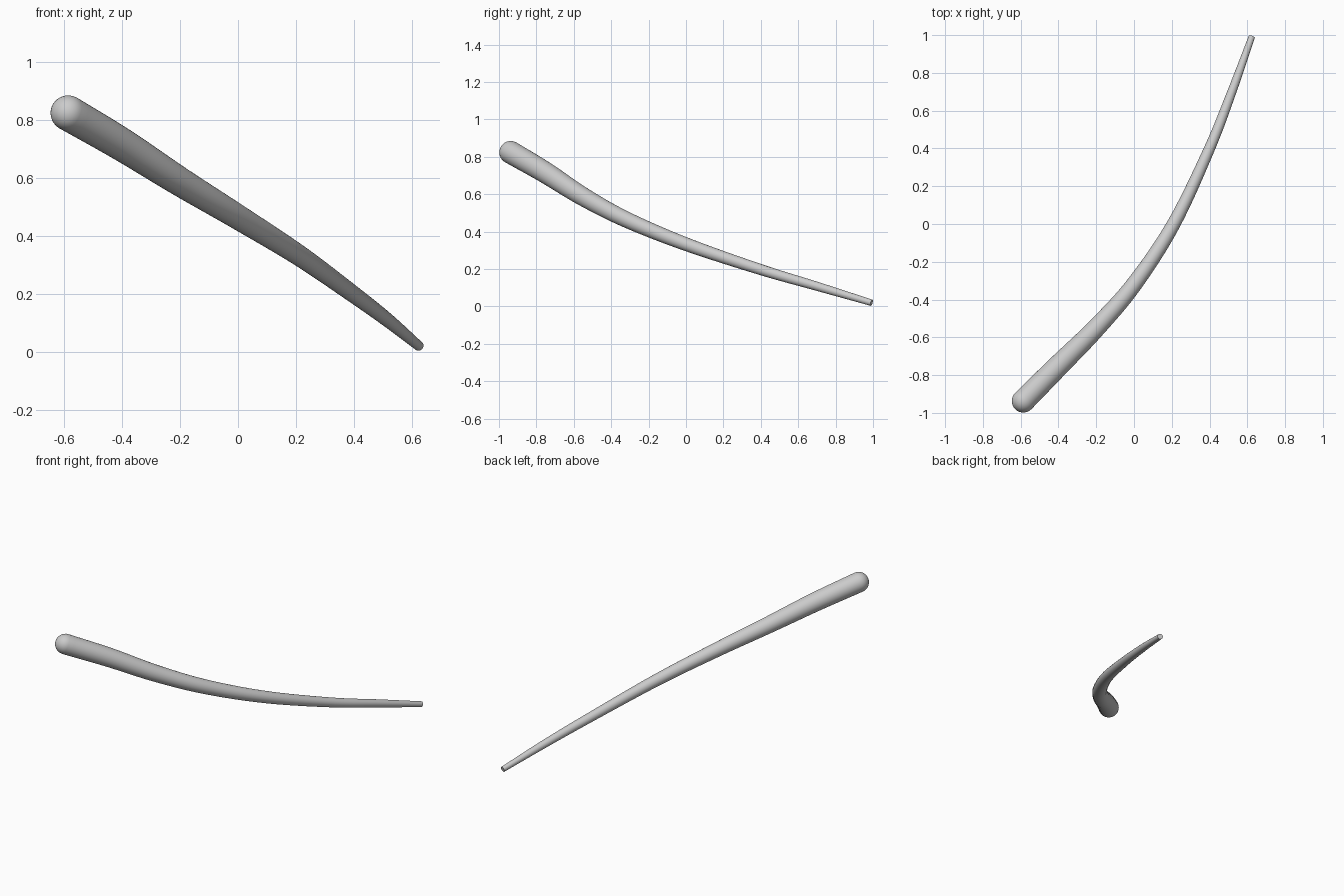
import bpy, bmesh, math
from mathutils import Vector

if "Cube" in bpy.data.objects:
    bpy.data.objects.remove(bpy.data.objects["Cube"])

# Centre line points: x, y, z, radius (thick round end to thin flat end)
PATH = [Vector(p) for p in (
    (-0.586, -0.937, 0.824, 0.061),
    (-0.400, -0.750, 0.715, 0.057),
    (-0.200, -0.550, 0.587, 0.050),
    (0.000, -0.320, 0.465, 0.043),
    (0.210, 0.000, 0.333, 0.036),
    (0.400, 0.400, 0.197, 0.029),
    (0.518, 0.700, 0.108, 0.024),
    (0.624, 0.992, 0.020, 0.017))]
SIDES, STEPS, CAP = 32, 8, 8


def smooth_path(pts, steps):
    """Catmull-Rom curve through the points."""
    p = [pts[0] * 2 - pts[1]] + pts + [pts[-1] * 2 - pts[-2]]
    out = []
    for i in range(1, len(p) - 2):
        a, b, c, d = p[i - 1:i + 3]
        for k in range(steps):
            t = k / steps
            out.append(0.5 * (2 * b + (c - a) * t + (2 * a - 5 * b + 4 * c - d) * t**2
                              + (3 * b - a - 3 * c + d) * t**3))
    return out + [pts[-1]]


line = smooth_path(PATH, STEPS)
bm = bmesh.new()


def ring(centre, direction, radius):
    side = direction.cross(Vector((0, 0, 1))).normalized()
    up = side.cross(direction)
    return [bm.verts.new(centre + radius * (math.cos(a) * side + math.sin(a) * up))
            for a in (2 * math.pi * i / SIDES for i in range(SIDES))]


# Rounded thick end
start, r0 = line[0].to_3d(), line[0].w
d0 = (line[1].to_3d() - start).normalized()
pole = bm.verts.new(start - d0 * r0)
rings = []
for k in range(1, CAP):
    a = math.pi / 2 * k / CAP
    rings.append(ring(start - d0 * r0 * math.cos(a), d0, r0 * math.sin(a)))

# Tapered curved shaft
for i, p in enumerate(line):
    d = line[min(i + 1, len(line) - 1)].to_3d() - line[max(i - 1, 0)].to_3d()
    rings.append(ring(p.to_3d(), d.normalized(), p.w))

for i in range(SIDES):
    j = (i + 1) % SIDES
    bm.faces.new((pole, rings[0][i], rings[0][j]))
    for a, b in zip(rings, rings[1:]):
        bm.faces.new((a[i], b[i], b[j], a[j]))
# Flat thin end
bm.faces.new(rings[-1])
bmesh.ops.recalc_face_normals(bm, faces=bm.faces)

mesh = bpy.data.meshes.new("tapered_rod")
bm.to_mesh(mesh)
bm.free()
rod = bpy.data.objects.new("tapered_rod", mesh)
bpy.context.collection.objects.link(rod)
bpy.context.view_layer.objects.active = rod
rod.select_set(True)
bpy.ops.object.shade_smooth_by_angle(angle=math.radians(40))
